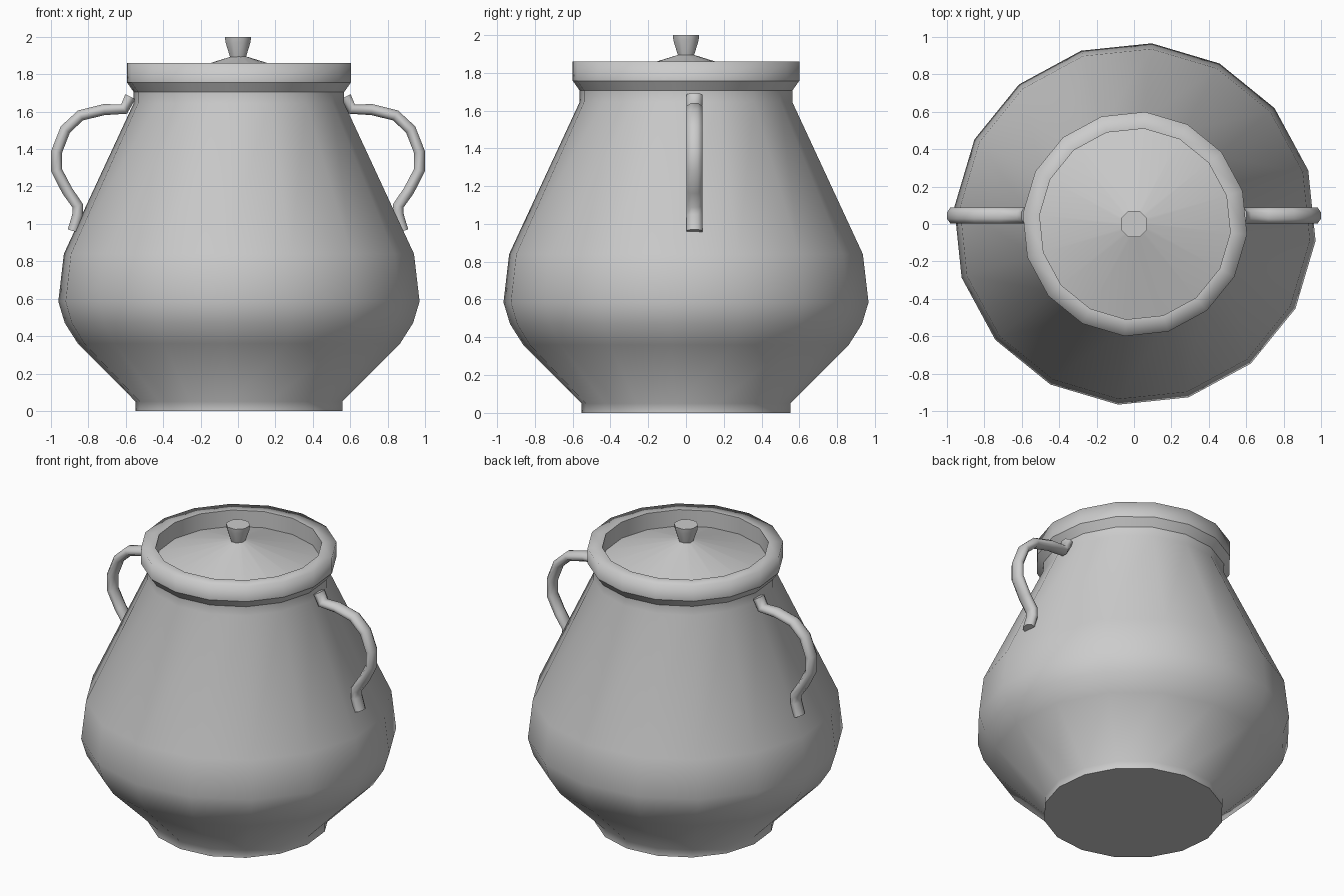
import bpy, bmesh, math
from mathutils import Vector

if "Cube" in bpy.data.objects:
    bpy.data.objects.remove(bpy.data.objects["Cube"])

# Single clay colour
clay = bpy.data.materials.new("pale_grey_clay")
clay.use_nodes = True
GREY = (0.6, 0.6, 0.6, 1)
clay.diffuse_color = GREY
clay.node_tree.nodes["Principled BSDF"].inputs["Base Color"].default_value = GREY


def loft(name, rings, sharp=(), caps=()):
    """Skin closed rings of points; sharp and caps list ring indices."""
    bm = bmesh.new()
    loops = [[bm.verts.new(p) for p in ring] for ring in rings]
    n = len(loops[0])
    for low, high in zip(loops, loops[1:]):
        for i in range(n):
            j = (i + 1) % n
            bm.faces.new((low[i], low[j], high[j], high[i])).smooth = True
    for c in caps:
        bm.faces.new(loops[c])
    for s in set(sharp) | set(c % len(loops) for c in caps):
        for i in range(n):
            edge = bm.edges.get((loops[s][i], loops[s][(i + 1) % n]))
            edge.smooth = False
    if caps:
        bmesh.ops.recalc_face_normals(bm, faces=bm.faces[:])
    mesh = bpy.data.meshes.new(name)
    bm.to_mesh(mesh)
    bm.free()
    mesh.materials.append(clay)
    obj = bpy.data.objects.new(name, mesh)
    bpy.context.collection.objects.link(obj)
    return obj


def lathe(name, profile, sides=16, turn=-5.3, cx=0.005, **kw):
    """Turn (radius, height) pairs around the vertical axis."""
    angles = [math.radians(turn) + math.tau * i / sides for i in range(sides)]
    rings = [[(cx + r * math.cos(a), r * math.sin(a), z) for a in angles]
             for r, z in profile]
    return loft(name, rings, **kw)


# Pot body with foot, belly and neck
lathe("pot_body", [(0.555, 0), (0.555, 0.05), (0.865, 0.36), (0.935, 0.47),
                   (0.97, 0.585), (0.94, 0.84), (0.565, 1.645), (0.565, 1.71)],
      caps=(0, -1))

# Rim with a rounded-looking outer shoulder and recessed inner wall
lathe("rim", [(0.565, 1.705), (0.602, 1.757), (0.602, 1.86), (0.512, 1.86),
              (0.512, 1.74)], sharp=(1, 3))

# Shallow conical lid and its knob
lathe("lid", [(0.512, 1.75), (0.04, 1.895)], caps=(-1,))
lathe("lid_knob", [(0.042, 1.88), (0.072, 1.97), (0.076, 2.0)],
      sides=8, turn=22.5, cx=0, caps=(0, -1))

# Handles: an oval section swept along a curved path, one on each side
PATH = [(0.576, 1.68), (0.609, 1.614), (0.716, 1.611), (0.842, 1.58),
        (0.923, 1.505), (0.97, 1.385), (0.97, 1.287), (0.913, 1.177),
        (0.857, 1.097), (0.857, 1.046), (0.882, 0.962)]


def handle(name, side):
    pts = [Vector((side * x, 0.045, z)) for x, z in PATH]
    rings = []
    for i, p in enumerate(pts):
        before = (p - pts[max(i - 1, 0)]).normalized()
        after = (pts[min(i + 1, len(pts) - 1)] - p).normalized()
        t = (before + after).normalized()
        across = Vector((t.z, 0, -t.x))
        ring = []
        for k in range(8):
            a = math.tau * (k + 0.5) / 8
            ring.append(p + across * 0.032 * math.cos(a)
                        + Vector((0, 0.046 * math.sin(a), 0)))
        rings.append(ring)
    loft(name, rings, caps=(0, -1))


handle("left_handle", 1)
handle("right_handle", -1)
